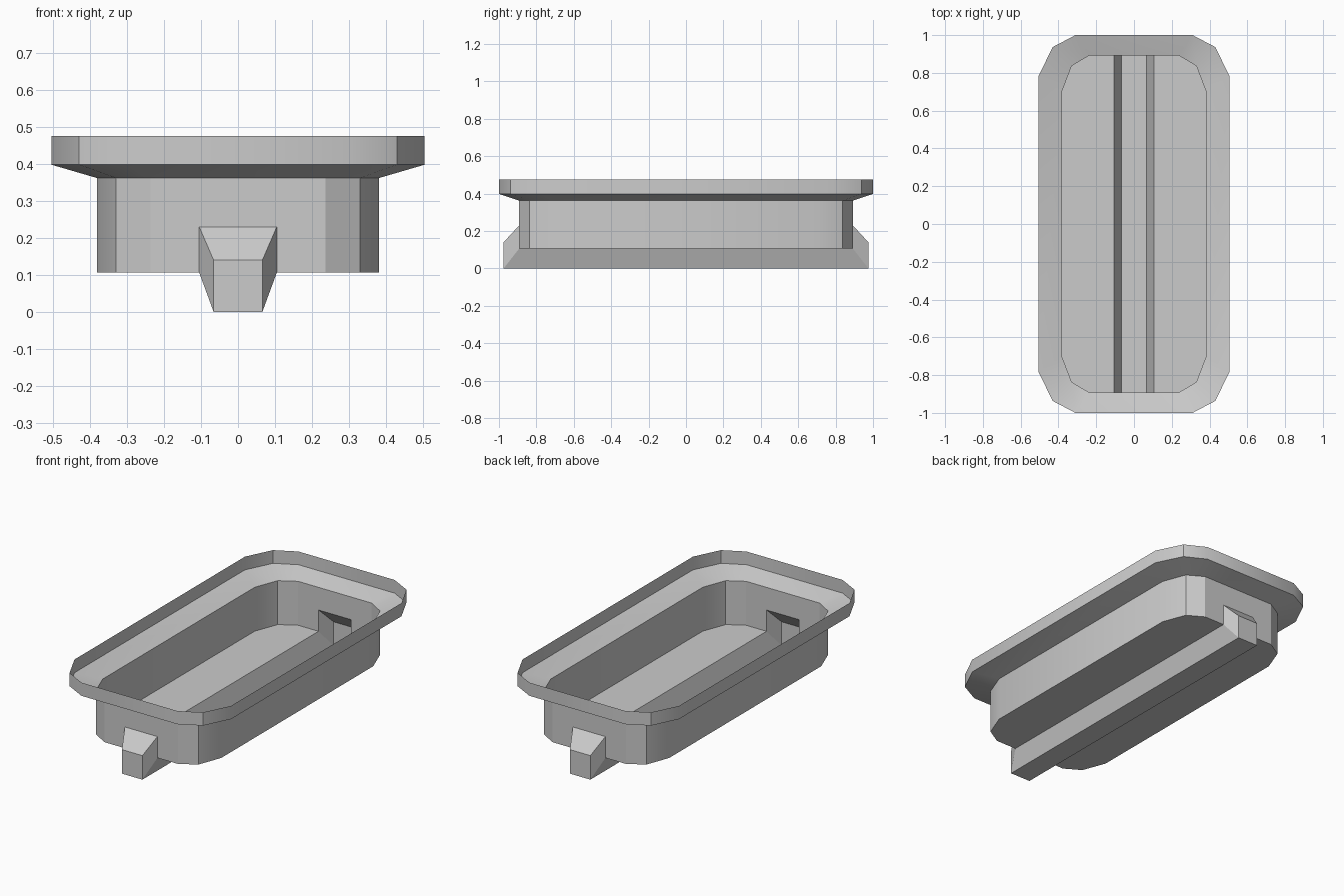
import bpy
import bmesh

cube = bpy.data.objects.get("Cube")
if cube:
    bpy.data.objects.remove(cube, do_unlink=True)

# Plain grey material
grey = bpy.data.materials.new("plain_grey")
grey.use_nodes = True
colour = (0.6, 0.6, 0.6, 1.0)
grey.diffuse_color = colour
grey.node_tree.nodes["Principled BSDF"].inputs["Base Color"].default_value = colour

RIM = [(0.505, 0.785), (0.43, 0.937), (0.31, 1.0)]
TUB = [(0.382, 0.70), (0.33, 0.837), (0.237, 0.892)]
RIM_TOP, RIM_BASE, TUB_TOP, FLOOR = 0.475, 0.398, 0.362, 0.106
SLOT, NOTCH_TOP = 0.105, 0.23
KEEL, TIP_Y, TIP_TOP = 0.066, 0.975, 0.14
END_Y = TUB[-1][1]


def loop(corner):
    """Mirror one corner into a full counter-clockwise outline."""
    right = [(x, -y) for x, y in reversed(corner)] + corner
    return right + [(-x, -y) for x, y in right]


def face(bm, points):
    return bm.faces.new([bm.verts.new(p) for p in points])


def finish(bm, name):
    bmesh.ops.remove_doubles(bm, verts=bm.verts, dist=0.0005)
    mesh = bpy.data.meshes.new(name)
    bm.to_mesh(mesh)
    bm.free()
    mesh.materials.append(grey)
    obj = bpy.data.objects.new(name, mesh)
    bpy.context.collection.objects.link(obj)
    bpy.ops.object.select_all(action="DESELECT")
    obj.select_set(True)
    bpy.context.view_layer.objects.active = obj
    bpy.ops.object.shade_smooth_by_angle(angle=0.52)


# Open tub: upright rim, sloping flange, walls and a floor split by the slot
bm = bmesh.new()
levels = [(TUB, FLOOR), (TUB, TUB_TOP), (RIM, RIM_BASE), (RIM, RIM_TOP)]
for (low, z0), (high, z1) in zip(levels, levels[1:]):
    a, b = loop(low), loop(high)
    for i in range(len(a)):
        j = (i + 1) % len(a)
        is_end = abs(a[i][1] - a[j][1]) < 0.001
        pts = [(*a[i], z0), (*a[j], z0), (*b[j], z1), (*b[i], z1)]
        if z0 == FLOOR and is_end:
            # End wall with an opening into the keel
            s = SLOT if a[j][0] > 0 else -SLOT
            y = a[i][1]
            pts[1:1] = [(-s, y, FLOOR), (-s, y, NOTCH_TOP),
                        (s, y, NOTCH_TOP), (s, y, FLOOR)]
        face(bm, pts)
for s in (1, -1):
    half = [(SLOT, -END_Y)] + loop(TUB)[:6] + [(SLOT, END_Y)]
    face(bm, [(s * x, s * y, FLOOR) for x, y in reversed(half)])
finish(bm, "tub")

# Hollow keel channel with a tapered nose at each end
bm = bmesh.new()
face(bm, [(-KEEL, -TIP_Y, 0), (-KEEL, TIP_Y, 0), (KEEL, TIP_Y, 0), (KEEL, -TIP_Y, 0)])
for s in (1, -1):
    def p(x, y, z):
        return (s * x, s * y, z)
    # Long side
    face(bm, [p(KEEL, -TIP_Y, 0), p(KEEL, TIP_Y, 0),
              p(SLOT, END_Y, FLOOR), p(SLOT, -END_Y, FLOOR)])
    # Nose front and sloping top
    face(bm, [p(KEEL, TIP_Y, 0), p(-KEEL, TIP_Y, 0),
              p(-KEEL, TIP_Y, TIP_TOP), p(KEEL, TIP_Y, TIP_TOP)])
    face(bm, [p(KEEL, TIP_Y, TIP_TOP), p(-KEEL, TIP_Y, TIP_TOP),
              p(-SLOT, END_Y, NOTCH_TOP), p(SLOT, END_Y, NOTCH_TOP)])
    # Nose cheeks
    face(bm, [p(KEEL, TIP_Y, 0), p(KEEL, TIP_Y, TIP_TOP),
              p(SLOT, END_Y, NOTCH_TOP), p(SLOT, END_Y, FLOOR)])
    face(bm, [p(-KEEL, TIP_Y, TIP_TOP), p(-KEEL, TIP_Y, 0),
              p(-SLOT, END_Y, FLOOR), p(-SLOT, END_Y, NOTCH_TOP)])
finish(bm, "keel")
